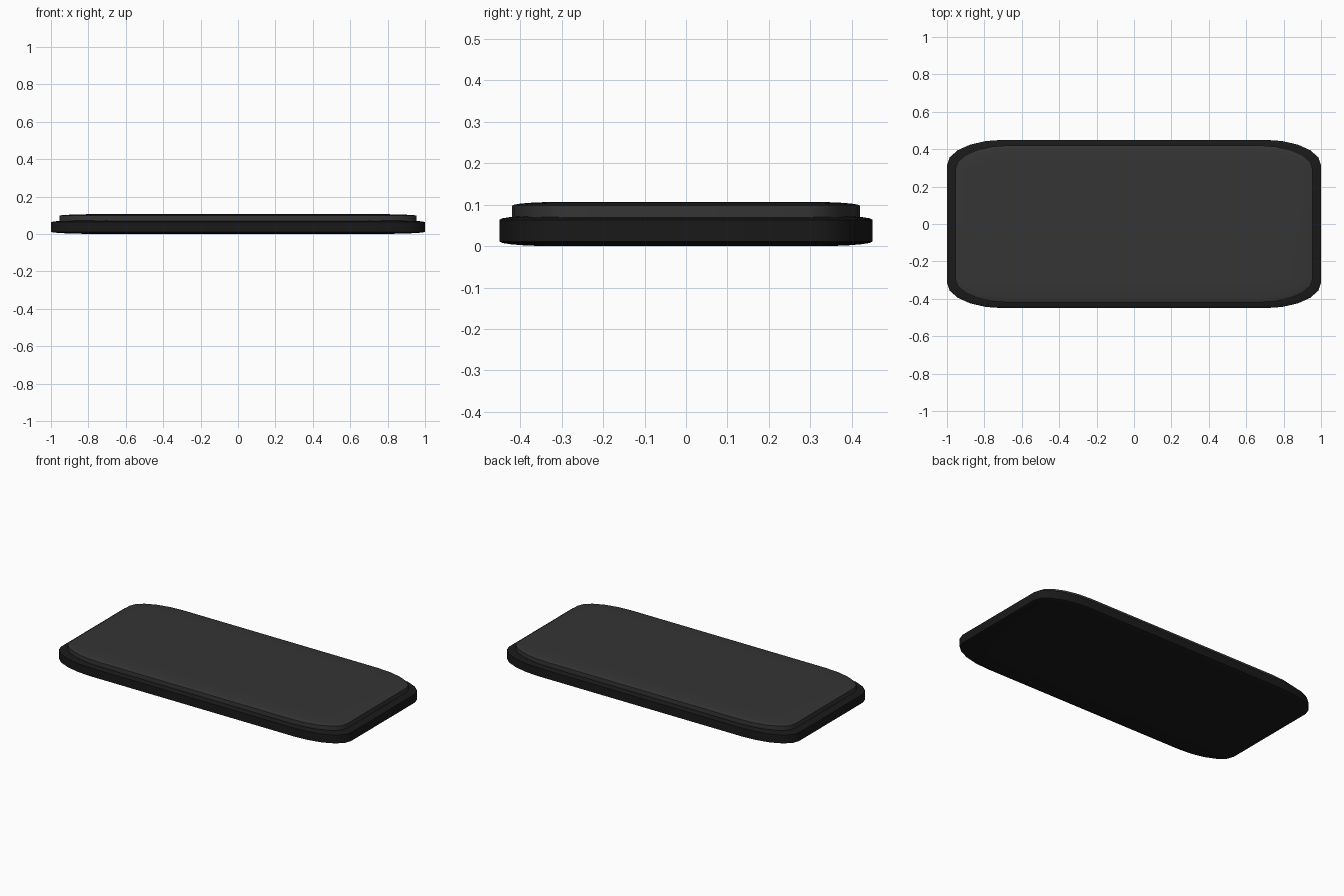
import bpy, bmesh

if "Cube" in bpy.data.objects:
    bpy.data.objects.remove(bpy.data.objects["Cube"])


def paint(obj, name, value):
    mat = bpy.data.materials.new(name)
    mat.diffuse_color = (value, value, value, 1)
    mat.use_nodes = True
    mat.node_tree.nodes["Principled BSDF"].inputs["Base Color"].default_value = mat.diffuse_color
    obj.data.materials.append(mat)


def slab(name, hx, hy, z0, z1, corner, segments):
    """Rounded block: a unit cube bevelled first, then stretched flat."""
    bm = bmesh.new()
    bmesh.ops.create_cube(bm, size=2)
    bmesh.ops.bevel(bm, geom=bm.edges[:], offset=corner, segments=segments,
                    profile=0.5, affect='EDGES')
    bmesh.ops.scale(bm, vec=(hx, hy, (z1 - z0) / 2), verts=bm.verts)
    bmesh.ops.translate(bm, vec=(0, 0, (z0 + z1) / 2), verts=bm.verts)
    mesh = bpy.data.meshes.new(name)
    bm.to_mesh(mesh)
    bm.free()
    obj = bpy.data.objects.new(name, mesh)
    bpy.context.collection.objects.link(obj)
    bpy.ops.object.select_all(action='DESELECT')
    obj.select_set(True)
    bpy.context.view_layer.objects.active = obj
    bpy.ops.object.shade_smooth_by_angle(angle=0.52)
    return obj


# Dark outer body
body = slab("body", 1.0, 0.45, 0.0, 0.075, 0.3, 5)
paint(body, "body_black", 0.01)

# Raised lighter top panel, sunk into the body
panel = slab("top_panel", 0.955, 0.42, 0.045, 0.107, 0.3, 5)
paint(panel, "panel_grey", 0.035)
